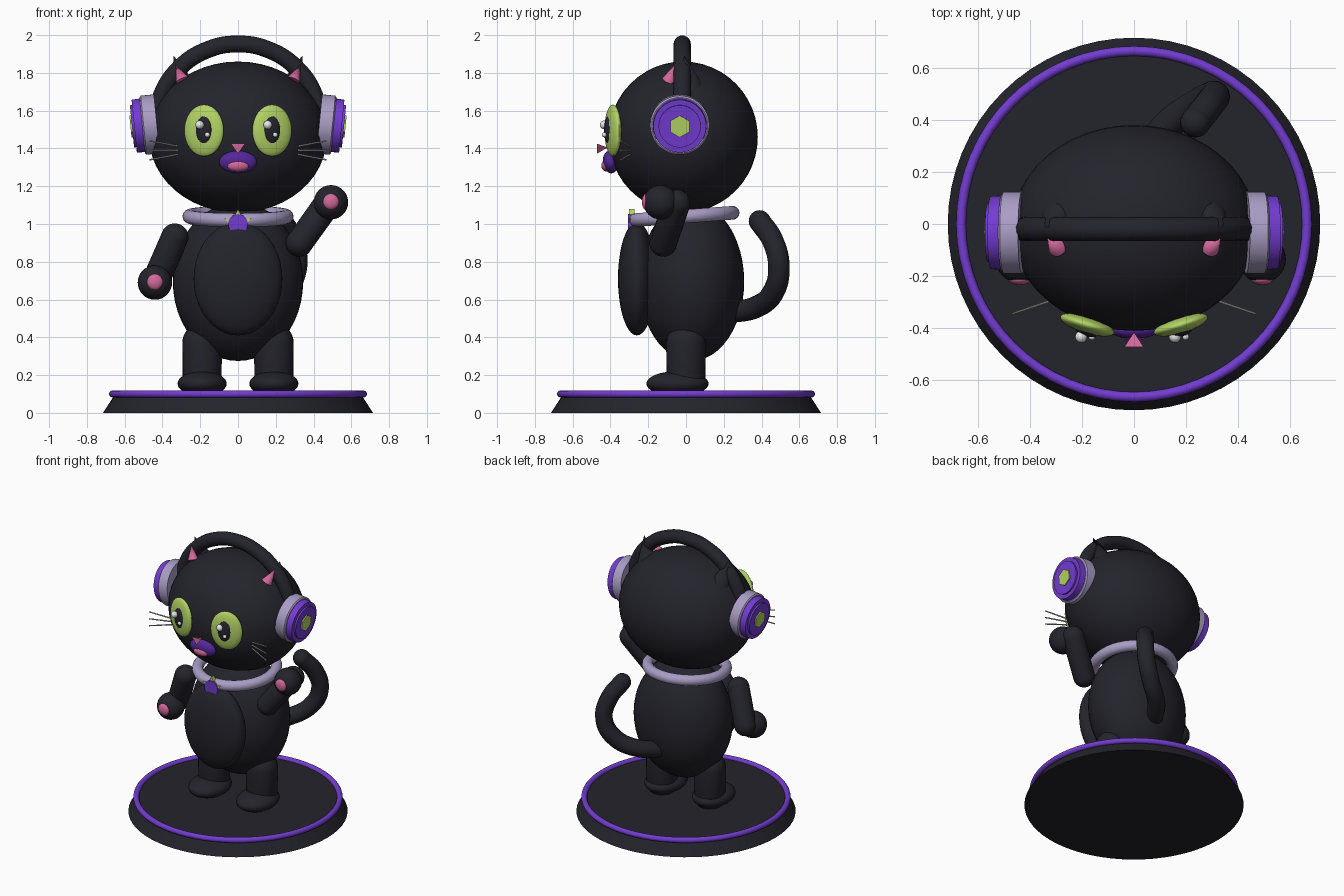
import bpy, bmesh, math
from mathutils import Vector, Matrix

if "Cube" in bpy.data.objects:
    bpy.data.objects.remove(bpy.data.objects["Cube"])


def material(name, r, g, b):
    m = bpy.data.materials.new(name)
    m.use_nodes = True
    m.diffuse_color = (r, g, b, 1)
    m.node_tree.nodes["Principled BSDF"].inputs["Base Color"].default_value = (r, g, b, 1)
    return m


BLACK = material("soft black", 0.017, 0.017, 0.025)
PURPLE = material("bright purple", 0.17, 0.045, 0.63)
DEEP = material("deep purple", 0.09, 0.02, 0.32)
LAVENDER = material("lavender", 0.40, 0.34, 0.56)
GREEN = material("lime green", 0.45, 0.65, 0.13)
PINK = material("pink", 0.65, 0.14, 0.33)
WHITE = material("white", 0.82, 0.82, 0.82)
GREY = material("whisker grey", 0.5, 0.5, 0.5)


def finish(bm, name, mat, matrix=Matrix(), smooth=True):
    bmesh.ops.transform(bm, matrix=matrix, verts=bm.verts)
    bmesh.ops.recalc_face_normals(bm, faces=bm.faces)
    mesh = bpy.data.meshes.new(name)
    bm.to_mesh(mesh)
    bm.free()
    mesh.materials.append(mat)
    ob = bpy.data.objects.new(name, mesh)
    bpy.context.collection.objects.link(ob)
    if smooth:
        bpy.ops.object.select_all(action='DESELECT')
        ob.select_set(True)
        bpy.context.view_layer.objects.active = ob
        bpy.ops.object.shade_smooth_by_angle(angle=math.radians(35))
    return ob


def aim(start, direction):
    """Matrix that moves the origin to start and points z along direction."""
    return Matrix.Translation(start) @ Vector(direction).to_track_quat('Z', 'Y').to_matrix().to_4x4()


def ellipsoid(name, mat, centre, radii, yaw=0, pitch=0, seg=32):
    bm = bmesh.new()
    bmesh.ops.create_uvsphere(bm, u_segments=seg, v_segments=seg // 2, radius=1)
    turn = Matrix.Rotation(yaw, 4, 'Z') @ Matrix.Rotation(pitch, 4, 'X')
    return finish(bm, name, mat, Matrix.Translation(centre) @ turn @ Matrix.Diagonal((*radii, 1)))


def capsule(name, mat, a, b, radius):
    a, b = Vector(a), Vector(b)
    bm = bmesh.new()
    bmesh.ops.create_uvsphere(bm, u_segments=24, v_segments=16, radius=radius)
    for v in bm.verts:
        if v.co.z > -1e-5:
            v.co.z += (b - a).length
    return finish(bm, name, mat, aim(a, b - a))


def cone(name, mat, a, b, r1, r2, seg=32, smooth=True):
    a, b = Vector(a), Vector(b)
    depth = (b - a).length
    bm = bmesh.new()
    bmesh.ops.create_cone(bm, cap_ends=True, segments=seg, radius1=r1, radius2=r2, depth=depth)
    bmesh.ops.translate(bm, vec=(0, 0, depth / 2), verts=bm.verts)
    return finish(bm, name, mat, aim(a, b - a), smooth)


def lathe(name, mat, profile, matrix=Matrix(), seg=64, closed=False):
    """Spin a list of (radius, height) points around z."""
    bm = bmesh.new()
    verts = [bm.verts.new((r, 0, z)) for r, z in profile]
    edges = [bm.edges.new(p) for p in zip(verts, verts[1:])]
    if closed:
        edges.append(bm.edges.new((verts[-1], verts[0])))
    bmesh.ops.spin(bm, geom=verts + edges, cent=(0, 0, 0), axis=(0, 0, 1), angle=math.tau, steps=seg)
    bmesh.ops.remove_doubles(bm, verts=bm.verts, dist=1e-5)
    return finish(bm, name, mat, matrix)


def ring(name, mat, major, minor, matrix):
    turns = [i * math.tau / 14 for i in range(14)]
    section = [(major + minor * math.cos(t), minor * math.sin(t)) for t in turns]
    return lathe(name, mat, section, matrix, closed=True)


def tube(name, mat, points, radius):
    """Smooth tube through the points, with rounded ends."""
    curve = bpy.data.curves.new(name, 'CURVE')
    curve.dimensions = '3D'
    curve.bevel_depth = radius
    curve.bevel_resolution = 5
    curve.resolution_u = 8
    spline = curve.splines.new('BEZIER')
    spline.bezier_points.add(len(points) - 1)
    for bp, p in zip(spline.bezier_points, points):
        bp.co = p
        bp.handle_left_type = bp.handle_right_type = 'AUTO'
    curve.materials.append(mat)
    ob = bpy.data.objects.new(name, curve)
    bpy.context.collection.objects.link(ob)
    for tip in (points[0], points[-1]):
        ellipsoid(name + "_end", mat, tip, (radius,) * 3, seg=24)


# Stand
lathe("stand", BLACK, [(0, 0), (0.715, 0), (0.65, 0.1), (0, 0.1)])
ring("stand_trim", PURPLE, 0.664, 0.019, Matrix.Translation((0, 0, 0.1)))

# Torso, belly and head
ellipsoid("body", BLACK, (0, 0.03, 0.695), (0.345, 0.278, 0.42), seg=48)
ellipsoid("belly", BLACK, (0, -0.26, 0.71), (0.235, 0.1, 0.3), seg=40)
ellipsoid("head", BLACK, (0, -0.015, 1.46), (0.47, 0.395, 0.4), seg=48)

# Collar with star tag
ring("collar", LAVENDER, 0.257, 0.037, Matrix.Translation((0, -0.01, 1.04)) @ Matrix.Rotation(0.075, 4, 'X'))
bm = bmesh.new()
rim = []
for i in range(10):
    r, t = (0.038 if i % 2 else 0.075), math.pi / 2 + i * math.pi / 5
    rim.append(bm.verts.new((r * math.cos(t), 0, r * math.sin(t))))
plate = bm.faces.new(rim)
side = bmesh.ops.extrude_face_region(bm, geom=[plate])
bmesh.ops.translate(bm, vec=(0, -0.03, 0), verts=[v for v in side["geom"] if isinstance(v, bmesh.types.BMVert)])
finish(bm, "tag_star", GREEN, Matrix.Translation((0, -0.272, 1.005)), smooth=False)
cone("tag_disc", PURPLE, (0, -0.265, 1.0), (0, -0.308, 1.0), 0.052, 0.052)

# Headphone band
arc = [math.pi * i / 8 for i in range(9)]
tube("headphone_band", BLACK, [(0.437 * math.cos(t), -0.02, 1.52 + 0.433 * math.sin(t)) for t in arc], 0.046)

# Nose and mouth
cone("nose", PINK, (0, -0.472, 1.405), (0, -0.415, 1.405), 0.001, 0.001, 3, False)
bm = bmesh.new()
corners = [bm.verts.new(p) for p in ((-0.037, -0.472, 1.425), (0.037, -0.472, 1.425), (0, -0.472, 1.372))]
apex = bm.verts.new((0, -0.415, 1.405))
bm.faces.new(corners)
for i in range(3):
    bm.faces.new((corners[i], corners[i - 1], apex))
finish(bm, "nose_wedge", PINK, smooth=False)
ellipsoid("muzzle", DEEP, (0, -0.4, 1.328), (0.1, 0.04, 0.06), pitch=0.15)
ellipsoid("tongue", PINK, (0, -0.423, 1.308), (0.057, 0.025, 0.03), pitch=0.15)

# Paired parts
for s, side in ((1, "left"), (-1, "right")):
    capsule(side + "_leg", BLACK, (s * 0.19, 0, 0.17), (s * 0.19, 0, 0.37), 0.105)
    ellipsoid(side + "_foot", BLACK, (s * 0.19, -0.045, 0.155), (0.13, 0.165, 0.066))

    # Ears
    cone(side + "_ear", BLACK, (s * 0.285, 0.025, 1.71), (s * 0.34, -0.01, 1.89), 0.075, 0)
    cone(side + "_inner_ear", PINK, (s * 0.293, -0.09, 1.76), (s * 0.332, -0.055, 1.848), 0.037, 0)

    # Eyes
    yaw = s * 0.3
    ellipsoid(side + "_eye", GREEN, (s * 0.18, -0.387, 1.495), (0.109, 0.033, 0.137), yaw)
    ellipsoid(side + "_pupil", BLACK, (s * 0.18, -0.408, 1.498), (0.047, 0.024, 0.075), yaw)
    ellipsoid(side + "_eye_glint", WHITE, (s * 0.18 - 0.023, -0.433, 1.525), (0.023,) * 3, seg=16)
    ellipsoid(side + "_small_glint", WHITE, (s * 0.18 + 0.018, -0.433, 1.472), (0.013,) * 3, seg=16)

    # Whiskers
    for k in (-1, 0, 1):
        cone(side + "_whisker", GREY, (s * 0.32, -0.295, 1.39 + k * 0.022),
             (s * 0.467, -0.345, 1.39 + k * 0.05), 0.005, 0.004, 8)

    # Headphone cups, axis leaning slightly down
    cup = aim((s * 0.43, -0.033, 1.53), (s, 0, -0.1))
    lathe(side + "_cup_cushion", LAVENDER, [(0, 0), (0.157, 0), (0.157, 0.07), (0.148, 0.077), (0, 0.077)], cup, 48)
    lathe(side + "_cup_shell", PURPLE, [(0, 0.07), (0.143, 0.07), (0.14, 0.12), (0.112, 0.12),
                                        (0.112, 0.132), (0, 0.132)], cup, 48)
    cone(side + "_cup_badge", GREEN, cup @ Vector((0, 0, 0.125)), cup @ Vector((0, 0, 0.14)), 0.058, 0.058, 6, False)

# Arms: left raised, right lowered
for side, shoulder, wrist, hand in (
        ("left", (0.325, -0.12, 0.9), (0.475, -0.05, 1.11), (0.492, -0.135, 1.115)),
        ("right", (-0.335, -0.12, 0.93), (-0.43, -0.06, 0.71), (-0.44, -0.135, 0.69))):
    capsule(side + "_arm", BLACK, shoulder, wrist, 0.073)
    ellipsoid(side + "_paw", BLACK, hand, (0.091,) * 3)
    ellipsoid(side + "_paw_pad", PINK, Vector(hand) + Vector((0, -0.077, 0.003)), (0.042, 0.022, 0.042), seg=24)

# Tail
tube("tail", BLACK, [(0.02, 0.22, 0.53), (0.12, 0.37, 0.56), (0.25, 0.465, 0.645),
                     (0.308, 0.492, 0.77), (0.29, 0.46, 0.91), (0.235, 0.39, 1.015)], 0.058)
